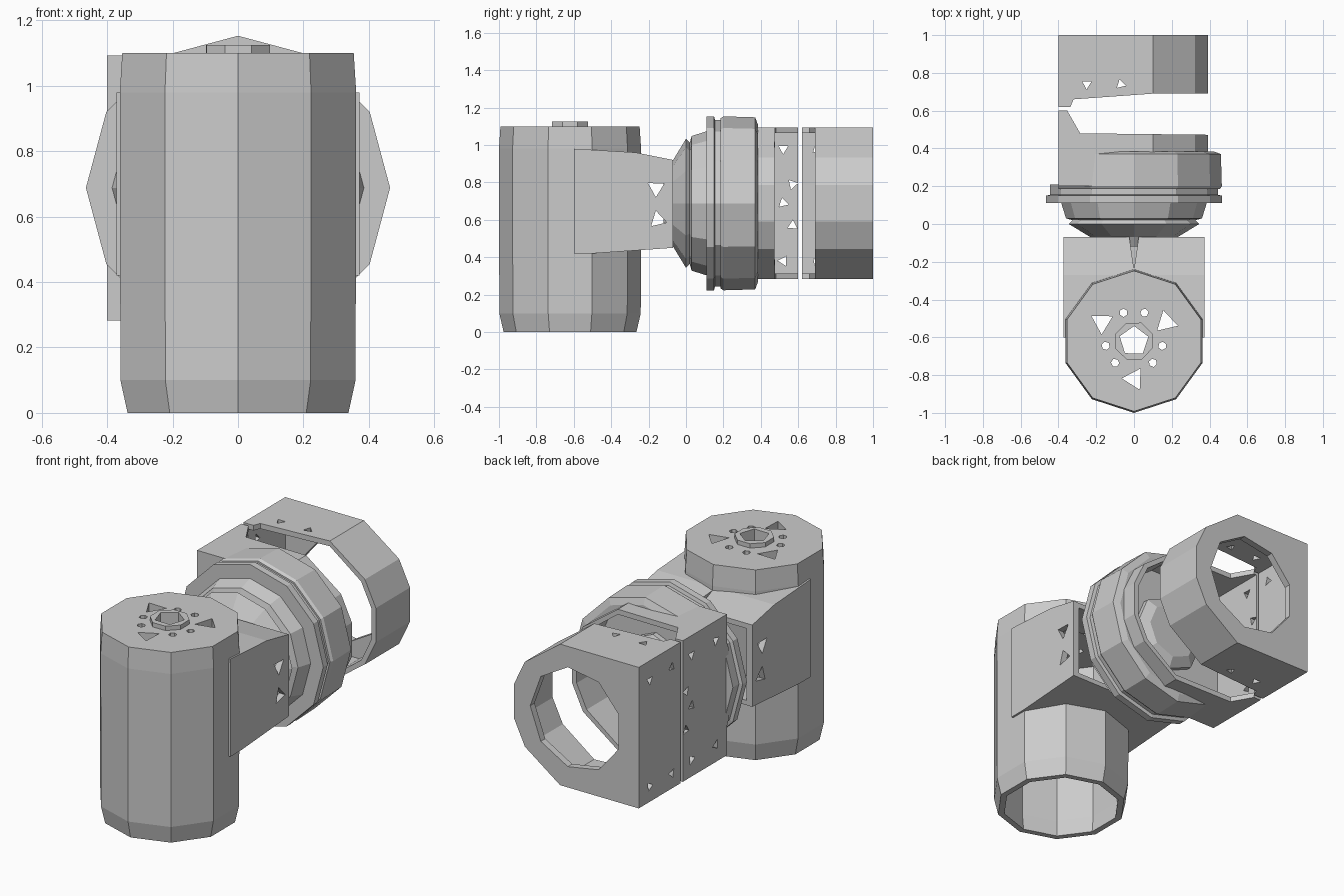
import bpy, bmesh, math

if "Cube" in bpy.data.objects:
    bpy.data.objects.remove(bpy.data.objects["Cube"])

CZ = 0.688  # height of the horizontal joint axis


def loft(name, rings):
    """Skin a stack of equal-length point loops and cap both ends."""
    bm = bmesh.new()
    loops = [[bm.verts.new(p) for p in ring] for ring in rings]
    n = len(loops[0])
    for a, b in zip(loops, loops[1:]):
        for i in range(n):
            j = (i + 1) % n
            bm.faces.new((a[i], a[j], b[j], b[i]))
    bm.faces.new(loops[0])
    bm.faces.new(loops[-1])
    bmesh.ops.recalc_face_normals(bm, faces=bm.faces[:])
    me = bpy.data.meshes.new(name)
    bm.to_mesh(me)
    bm.free()
    ob = bpy.data.objects.new(name, me)
    bpy.context.collection.objects.link(ob)
    return ob


def prism(name, pts, axis, lo, hi):
    """Extrude a 2D outline along an axis; pts are (y,z), (x,z) or (x,y)."""
    put = {'x': lambda p, d: (d, p[0], p[1]),
           'y': lambda p, d: (p[0], d, p[1]),
           'z': lambda p, d: (p[0], p[1], d)}[axis]
    return loft(name, [[put(p, d) for p in pts] for d in (lo, hi)])


def ngon(cx, cy, r, n, turn=0.0):
    return [(cx + r * math.cos(turn + math.tau * i / n),
             cy + r * math.sin(turn + math.tau * i / n)) for i in range(n)]


def lathe_y(name, profile, n=12):
    """Profile of (radius, y) around the joint axis."""
    return loft(name, [[(x, y, z) for x, z in ngon(0, CZ, r, n)] for r, y in profile])


def column(name, profile, n=10):
    """Profile of (radius, z) around the upright body axis."""
    return loft(name, [[(x, y, z) for x, y in ngon(0, -0.62, r, n, math.pi / 2)]
                       for r, z in profile])


def combine(ob, tool, op='DIFFERENCE'):
    mod = ob.modifiers.new('bool', 'BOOLEAN')
    mod.operation, mod.solver, mod.object = op, 'EXACT', tool
    bpy.context.view_layer.update()
    dg = bpy.context.evaluated_depsgraph_get()
    me = bpy.data.meshes.new_from_object(ob.evaluated_get(dg))
    ob.modifiers.clear()
    ob.data = me
    bpy.data.objects.remove(tool)


def drill(ob, axis, spots, r, lo, hi, n=3, turn=0.5):
    for i, (a, b) in enumerate(spots):
        combine(ob, prism('cutter', ngon(a, b, r, n, turn + i * 1.3), axis, lo, hi))


def d_shape(inset=0.0):
    """Flat on the -x side, faceted arc on the +x side."""
    r = 0.405 - inset
    arc = [(r * math.cos(math.radians(a)), CZ + r * math.sin(math.radians(a)))
           for a in (-37, -14, 14, 37)]
    return ([(-0.4 + inset, CZ - r), (0.1, CZ - r)] + arc +
            [(0.1, CZ + r), (-0.4 + inset, CZ + r)])


# Upright body with side arm, hollowed out
body = column('elbow_body', [(0.355, 0), (0.378, 0.1), (0.38, 0.98), (0.372, 1.1)])
combine(body, prism('arm', [(-0.6, 0.42), (-0.5, 0.42), (-0.07, 0.45), (-0.07, 0.92),
                            (-0.27, 0.96), (-0.6, 0.98)], 'x', -0.372, 0.372), 'UNION')
combine(body, column('cutter', [(0.31, -0.1), (0.33, 0.1), (0.335, 1.05)]))
combine(body, prism('cutter', [(-0.6, 0.46), (0, 0.48), (0, 0.88), (-0.27, 0.92),
                               (-0.6, 0.94)], 'x', -0.335, 0.335))

# V notch on top of the arm
combine(body, prism('cutter', [(0, -0.24), (0.035, 0), (-0.035, 0)], 'z', 0.8, 1.0))

# Raised boss and holes in the top plate, screw holes in the arm sides
combine(body, prism('boss', ngon(0, -0.62, 0.105, 8, 0.4), 'z', 1.06, 1.125), 'UNION')
combine(body, prism('cutter', ngon(0, -0.62, 0.08, 5, 0.3), 'z', 0.99, 1.2))
drill(body, 'z', [(-0.17, -0.52), (0.17, -0.52), (0, -0.82)], 0.065, 1.0, 1.2)
drill(body, 'z', [(s * x, y) for s in (-1, 1) for x, y in
                  ((0.055, -0.47), (0.15, -0.645), (0.1, -0.735))], 0.022, 1.0, 1.2, 6)
drill(body, 'x', [(-0.16, 0.77), (-0.15, 0.6)], 0.05, -0.5, 0.5)

# Neck and stepped flanges of the rotary joint
lathe_y('joint_flange', [(0.2, -0.12), (0.23, -0.07), (0.345, 0.0), (0.325, 0.02),
                         (0.36, 0.03), (0.385, 0.11), (0.465, 0.11), (0.465, 0.15),
                         (0.445, 0.155), (0.445, 0.21)])

# Joint housing: round drum with one flat side, open at the back
housing = lathe_y('joint_housing', [(0.455, 0.185), (0.465, 0.2), (0.46, 0.37), (0.42, 0.385)])
combine(housing, prism('cutter', [(-0.6, 0.1), (-0.4, 0.1), (-0.4, 0.7), (-0.6, 0.7)],
                       'z', -0.1, 1.5))
combine(housing, prism('sleeve', d_shape(), 'y', 0.2, 0.6), 'UNION')
combine(housing, prism('cutter', d_shape(0.03), 'y', 0.27, 0.8))
combine(housing, prism('cutter', [(-0.365, 0.62), (-0.285, 0.48), (0.6, 0.47), (0.6, 0.8),
                                  (-0.365, 0.8)], 'z', 0, 1.5))
drill(housing, 'x', [(0.52, 0.98), (0.52, 0.69), (0.52, 0.38), (0.57, 0.79), (0.57, 0.57),
                     (0.3, 0.98), (0.3, 0.38)], 0.03, -0.5, -0.3)

# Hub inside the housing
lathe_y('joint_hub', [(0.22, 0.25), (0.22, 0.3), (0.16, 0.33)], 8)

# Rear D-shaped sleeve with slanted front edge and round opening in its end wall
sleeve = prism('end_sleeve', d_shape(), 'y', 0.62, 1.0)
combine(sleeve, prism('cutter', d_shape(0.03), 'y', 0.5, 0.96))
combine(sleeve, prism('cutter', [(-0.345, 0.6), (-0.32, 0.66), (0.1, 0.69), (0.6, 0.69),
                                 (0.6, 0.5), (-0.345, 0.5)], 'z', 0, 1.5))
combine(sleeve, prism('cutter', ngon(0, CZ, 0.29, 9), 'y', 0.9, 1.1))
drill(sleeve, 'z', [(-0.25, 0.74), (-0.07, 0.74)], 0.028, 0, 1.5)
drill(sleeve, 'x', [(0.9, 0.98), (0.7, 0.98), (0.9, 0.37), (0.7, 0.37)], 0.028, -0.5, -0.3)
